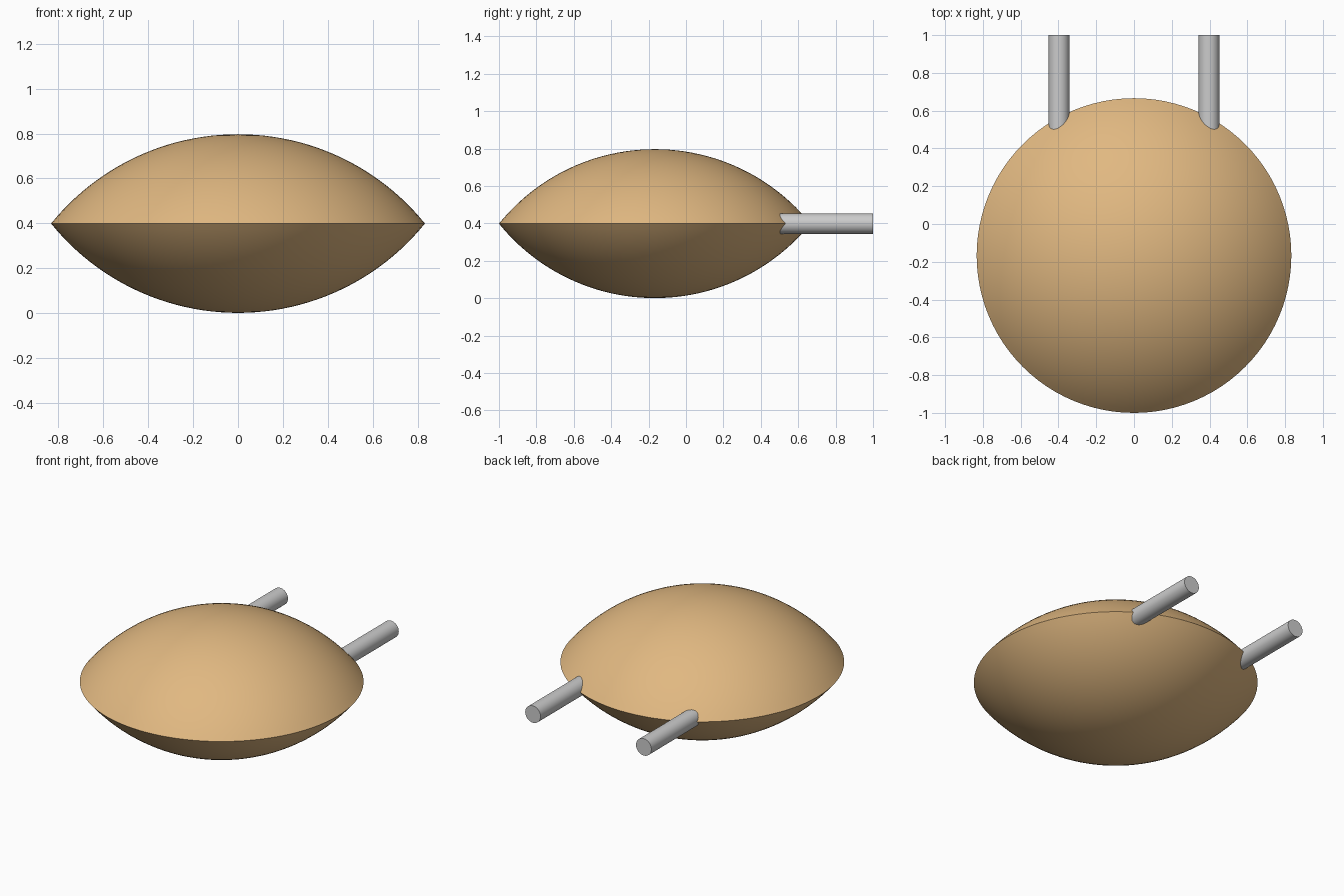
import bpy, bmesh, math
from mathutils import Matrix

if "Cube" in bpy.data.objects:
    bpy.data.objects.remove(bpy.data.objects["Cube"])

RIM, RISE, CY, CZ = 0.833, 0.398, -0.167, 0.399
SEGS, RINGS = 96, 24


def material(name, color):
    m = bpy.data.materials.new(name)
    m.diffuse_color = color
    m.use_nodes = True
    m.node_tree.nodes["Principled BSDF"].inputs["Base Color"].default_value = m.diffuse_color
    return m


def finish(name, bm, mat=None, angle=40):
    bmesh.ops.recalc_face_normals(bm, faces=bm.faces)
    me = bpy.data.meshes.new(name)
    bm.to_mesh(me)
    bm.free()
    ob = bpy.data.objects.new(name, me)
    bpy.context.collection.objects.link(ob)
    if mat:
        me.materials.append(mat)
    bpy.ops.object.select_all(action='DESELECT')
    ob.select_set(True)
    bpy.context.view_layer.objects.active = ob
    bpy.ops.object.shade_smooth_by_angle(angle=math.radians(angle))
    return ob


# Lens-shaped body: circular arc spun about z, mirrored at the sharp rim
ball = (RIM ** 2 + RISE ** 2) / (2 * RISE)
edge = math.asin(RIM / ball)
upper = [(ball * math.sin(edge * i / RINGS),
          ball * math.cos(edge * i / RINGS) - ball + RISE) for i in range(RINGS + 1)]
profile = upper + [(r, -z) for r, z in reversed(upper[:-1])]
bm = bmesh.new()
verts = [bm.verts.new((r, CY, CZ + z)) for r, z in profile]
edges = [bm.edges.new(p) for p in zip(verts, verts[1:])]
bmesh.ops.spin(bm, geom=verts + edges, cent=(0, CY, CZ), axis=(0, 0, 1),
               angle=math.tau, steps=SEGS, use_duplicate=False)
bmesh.ops.remove_doubles(bm, verts=bm.verts, dist=0.0005)
finish("lens_body", bm, material("tan", (0.75, 0.48, 0.22, 1)))

# Pair of lead pins sticking out of the back rim
for side, x in (("left", -0.397), ("right", 0.397)):
    y0, y1 = 0.42, 1.0
    bm = bmesh.new()
    bmesh.ops.create_cone(bm, cap_ends=True, segments=32, radius1=0.055,
                          radius2=0.055, depth=y1 - y0,
                          matrix=Matrix.Translation((x, (y0 + y1) / 2, CZ))
                          @ Matrix.Rotation(math.pi / 2, 4, 'X'))
    finish(side + "_pin", bm)
